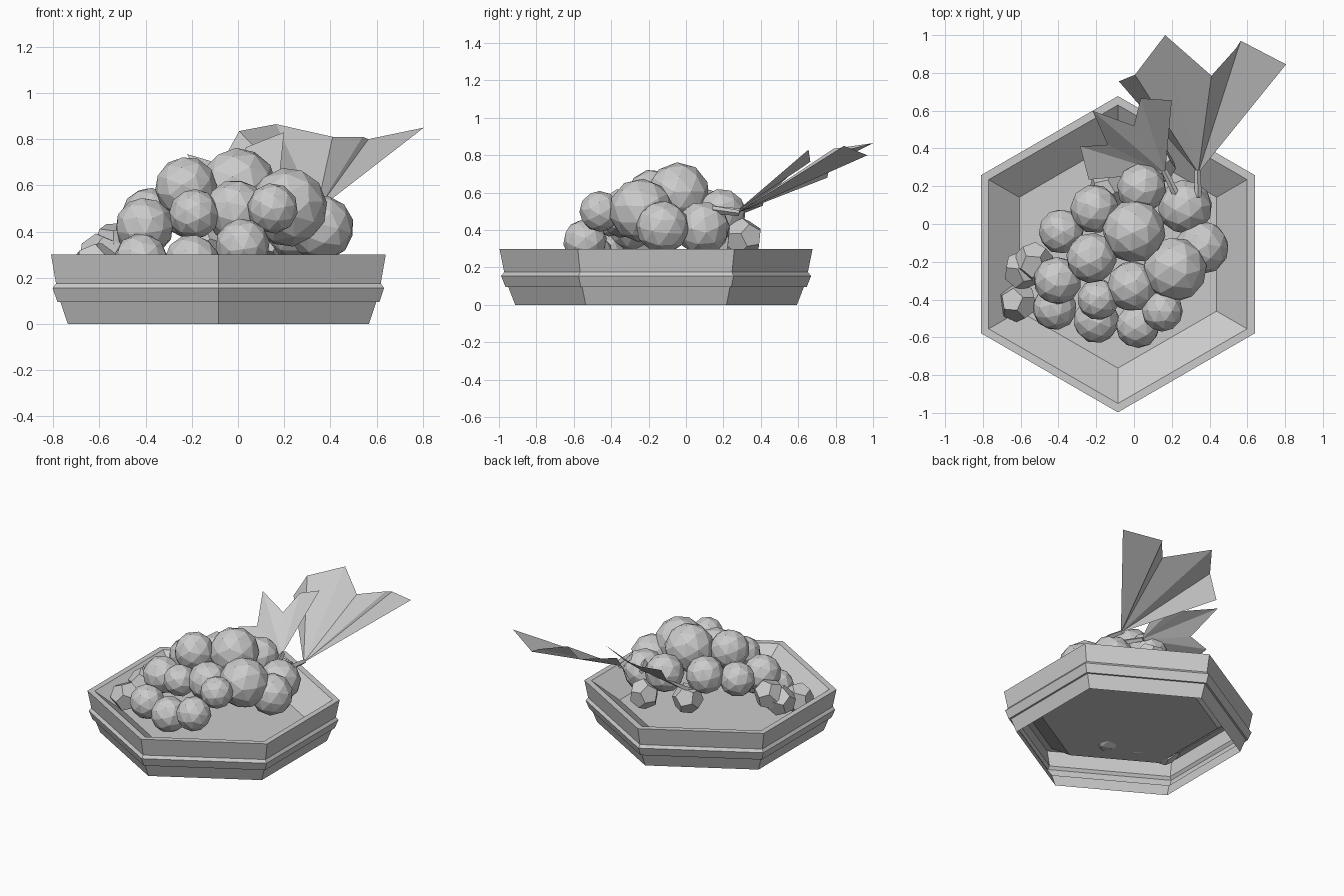
import bpy, bmesh, math, random
from mathutils import Vector, Euler

if "Cube" in bpy.data.objects:
    bpy.data.objects.remove(bpy.data.objects["Cube"])

random.seed(4)


def add_object(name, bm):
    me = bpy.data.meshes.new(name)
    bm.to_mesh(me)
    bm.free()
    ob = bpy.data.objects.new(name, me)
    bpy.context.collection.objects.link(ob)
    return ob


# Hexagonal tray: (radius, z) profile swept round six corners, open underneath
def tray():
    profile = [(.753, 0), (.79, .095), (.805, .095), (.829, .155),
               (.812, .175), (.837, .30), (.79, .30), (.603, .165)]
    bm = bmesh.new()
    rings = []
    for r, z in profile:
        ring = []
        for i in range(6):
            a = math.radians(90 + 60 * i)
            ring.append(bm.verts.new((-.085 + r * math.cos(a), -.16 + r * math.sin(a), z)))
        rings.append(ring)
    for lo, hi in zip(rings, rings[1:]):
        for i in range(6):
            j = (i + 1) % 6
            bm.faces.new((lo[i], lo[j], hi[j], hi[i]))
    bm.faces.new(rings[-1])
    add_object("hexagonal_tray", bm)


# Faceted berry: icosphere, or a twelve-sided solid for the smallest ones
def berry(name, x, y, z, r):
    bm = bmesh.new()
    if r > .103:
        bmesh.ops.create_icosphere(bm, subdivisions=2, radius=r)
    else:
        src = bmesh.new()
        bmesh.ops.create_icosphere(src, subdivisions=1, radius=1)
        for f in src.faces:
            bm.verts.new(f.calc_center_median().normalized() * r * 1.05)
        src.free()
        bmesh.ops.convex_hull(bm, input=bm.verts[:])
        bmesh.ops.dissolve_limit(bm, angle_limit=.05, verts=bm.verts[:], edges=bm.edges[:])
    ob = add_object(name, bm)
    ob.location = (x, y, z)
    ob.rotation_euler = Euler([random.uniform(0, 6.28) for _ in range(3)])


# Folded leaf: fan of creased triangles from the stem end
def leaf(name, base, rim):
    bm = bmesh.new()
    b = bm.verts.new(base)
    vs = [bm.verts.new(p) for p in rim]
    for p, q in zip(vs, vs[1:]):
        bm.faces.new((b, q, p))
    add_object(name, bm)


# Four-sided stem between two points
def stem(name, p, q, r):
    p, q = Vector(p), Vector(q)
    bm = bmesh.new()
    bmesh.ops.create_cone(bm, cap_ends=True, segments=4, radius1=r, radius2=r * .8,
                          depth=(q - p).length)
    ob = add_object(name, bm)
    ob.location = (p + q) / 2
    ob.rotation_euler = (q - p).to_track_quat('Z', 'Y').to_euler()


tray()

# Berry cluster: x, y, z, radius
berries = [
    (0, -.04, .595, .168), (.215, -.24, .505, .172), (.36, -.125, .415, .143),
    (.27, .09, .41, .145), (.04, .19, .49, .132), (-.21, .08, .50, .13),
    (-.385, -.04, .47, .12), (-.225, -.18, .59, .135), (-.01, -.33, .49, .135),
    (-.405, -.30, .42, .128), (-.19, -.40, .475, .11), (.15, -.46, .50, .11),
    (.02, -.54, .34, .118), (-.20, -.51, .265, .122), (-.42, -.445, .275, .118),
    (-.615, -.415, .25, .1), (-.59, -.245, .29, .1), (-.53, -.20, .34, .1),
    (.12, .31, .36, .1), (-.14, .18, .35, .1),
]
for i, b in enumerate(berries):
    berry(f"berry_{i + 1}", *b)

# Leaves and stems
leaf("large_leaf", (.34, .27, .49),
     [(-.08, .755, .68), (.005, .79, .835), (.165, 1, .865), (.41, .785, .81),
      (.54, .93, .81), (.565, .97, .80), (.805, .845, .85)])
leaf("small_leaf", (.165, .27, .50),
     [(-.24, .235, .46), (-.285, .41, .53), (-.14, .42, .57), (-.22, .60, .735),
      (0, .52, .67), (.035, .665, .765), (.2, .655, .83)])
stem("large_leaf_stem", (.34, .14, .51), (.335, .285, .49), .02)
stem("small_leaf_stem", (.23, .14, .51), (.16, .285, .50), .02)
